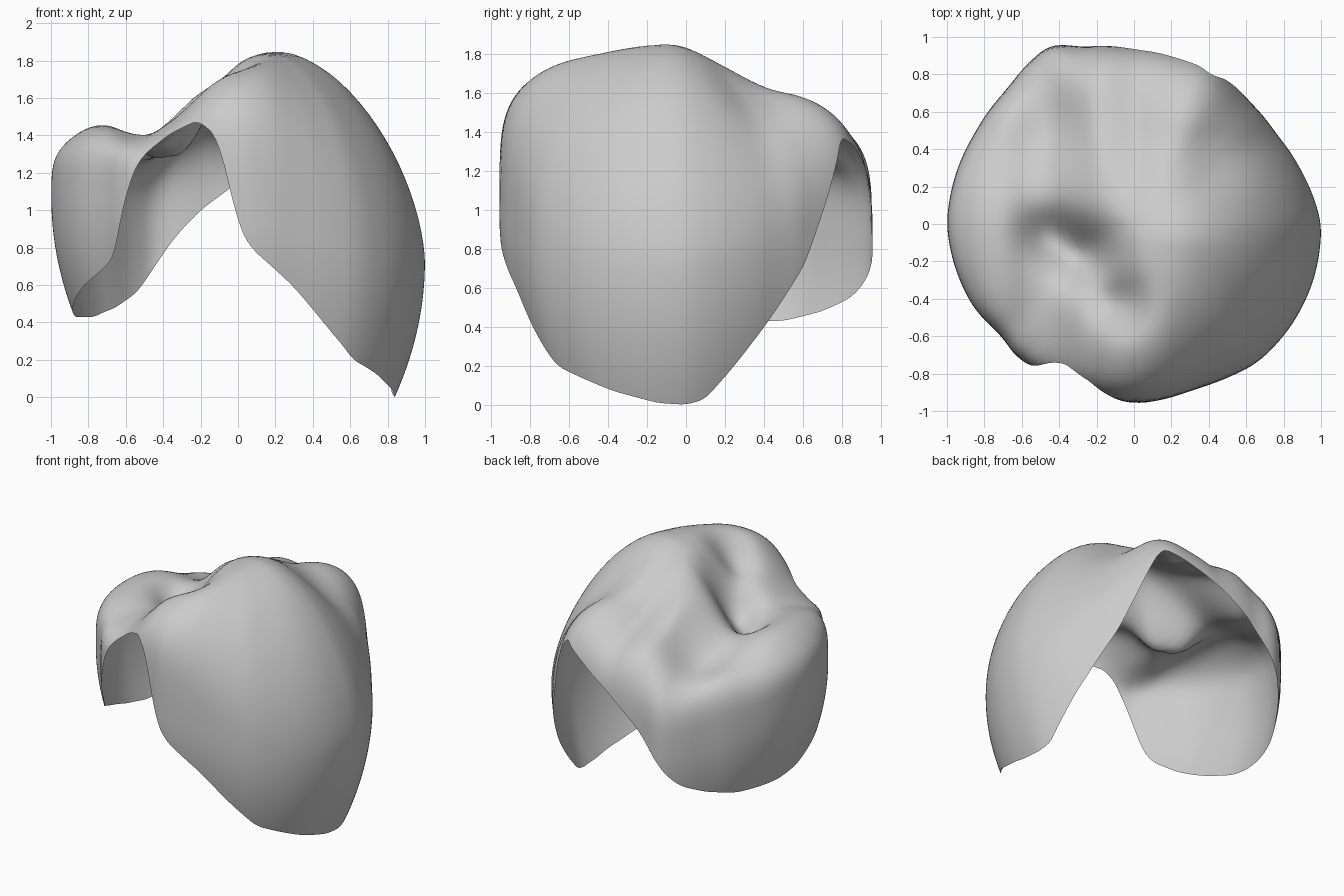
import bpy, bmesh, math

cube = bpy.data.objects.get("Cube")
if cube:
    bpy.data.objects.remove(cube, do_unlink=True)

ANGLES, RINGS = 240, 48

# Profiles around the shell: (angle in degrees, value)
RIM = [(0, 0), (7, .03), (17, .2), (30, .45), (43, .73), (51, 1.0), (57, 1.22),
       (62, 1.38), (74, 1.29), (90, 1.15), (102, 1.0), (109, .87), (114, .73), (118, .63),
       (123, .55), (133, .48), (147, .43), (170, .43), (182, .47), (200, .57), (212, .65),
       (222, .74), (227, .87), (231, 1.1), (236, 1.3), (243, 1.4), (256, 1.48), (263, 1.4),
       (267, 1.15), (270, .92), (274, .8), (289, .59), (302, .37), (313, .2), (335, .07), (350, .01)]
WIDTH = [(0, 1), (17, .94), (32, .9), (48, .9), (57, .93), (63, .96), (75, .94), (90, .94),
         (108, .99), (114, 1.06), (123, 1.03), (133, .99), (150, .98), (180, 1), (193, .985),
         (208, .965), (220, .925), (229, .95), (250, .9), (270, .96), (290, .94),
         (301, .96), (311, .99), (326, 1), (343, 1.005)]
WAIST = [(0, .72), (50, .8), (85, .95), (116, .75), (150, .9), (180, 1.1), (270, 1),
         (295, .85), (315, .7)]
FULLNESS = [(0, 1.25), (30, 1), (50, .6), (64, .42), (78, .53), (90, .5), (180, .5), (225, .4),
            (255, .25), (270, .4), (285, .53), (300, .75), (320, 1)]
# Height of the crown across x
CROWN = [(-1, 1.52), (-.75, 1.56), (-.52, 1.43), (-.42, 1.47), (-.3, 1.58), (-.1, 1.73),
         (0, 1.8), (.25, 1.9), (.5, 1.92), (1, 1.92)]
# Dents and bulges: x, y, radius, height
DENTS = [(-.45, -.05, .14, -.13), (-.27, -.17, .16, -.25), (-.1, -.42, .15, -.16),
         (-.4, .52, .23, -.09), (-.75, .38, .2, -.07), (-.1, .62, .22, -.03),
         (.42, .35, .2, -.05)]


def lerp_table(table, x):
    for (a, va), (b, vb) in zip(table, table[1:]):
        if a <= x <= b:
            return va + (vb - va) * (x - a) / (b - a)
    return table[0][1] if x < table[0][0] else table[-1][1]


def around(table, deg, blur):
    """Blurred value of a closed table at an angle."""
    closed = table + [(360, table[0][1])]
    samples = [lerp_table(closed, (deg + blur * k / 4) % 360) for k in range(-4, 5)]
    return sum(samples) / len(samples)


def smooth(t):
    t = min(max(t, 0), 1)
    return t * t * (3 - 2 * t)


def crown_height(x, y):
    # The ridge swings towards the middle at the front
    across = x + .12 * smooth(-y / .7) * smooth((x + .4) / .4)
    z = sum(lerp_table(CROWN, across + k * .03) for k in range(-3, 4)) / 7
    z -= .2 * smooth((y + .12) / .62) * smooth((x + .25) / .3)
    for dx, dy, radius, height in DENTS:
        z += height * math.exp(-((x - dx) ** 2 + (y - dy) ** 2) / radius ** 2)
    return z


class Meridian:
    """One line from the crown, over the shoulder and down the wall."""

    def __init__(self, deg):
        a = math.radians(deg)
        self.cos, self.sin = math.cos(a), math.sin(a)
        self.width = around(WIDTH, deg, 4)
        self.waist = around(WAIST, deg, 15)
        self.power = around(FULLNESS, deg, 8)
        self.rim = around(RIM, deg, 2.5)
        self.end = self.find_end()

    def point(self, u):
        if u <= 1:
            r = self.width * math.sin(u * math.pi / 2)
            x, y = r * self.cos, r * self.sin
            rise = max(math.cos(u * math.pi / 2), 0) ** self.power
            z = self.waist + (crown_height(x, y) - self.waist) * rise
        else:
            drop = (u - 1) * self.waist
            r = self.width - .31 * drop * drop
            x, y, z = r * self.cos, r * self.sin, self.waist - drop
        return x, y, z

    def find_end(self):
        low = 2.0
        while low > .5 and self.point(low)[2] < self.rim:
            low -= .02
        high = min(low + .02, 2.0)
        for _ in range(12):
            mid = (low + high) / 2
            if self.point(mid)[2] >= self.rim:
                low = mid
            else:
                high = mid
        return low


# Draped shell: rings of vertices joined into quads
bm = bmesh.new()
top = bm.verts.new((0, 0, crown_height(0, 0)))
lines = []
for i in range(ANGLES):
    m = Meridian(360 * i / ANGLES)
    lines.append([bm.verts.new(m.point(m.end * j / RINGS)) for j in range(1, RINGS + 1)])
for i, line in enumerate(lines):
    after = lines[(i + 1) % ANGLES]
    bm.faces.new((top, line[0], after[0]))
    for j in range(RINGS - 1):
        bm.faces.new((line[j], line[j + 1], after[j + 1], after[j]))

mesh = bpy.data.meshes.new("draped_shell")
bm.to_mesh(mesh)
bm.free()
shell = bpy.data.objects.new("draped_shell", mesh)
bpy.context.collection.objects.link(shell)
mesh.shade_smooth()

# Plain grey
grey = bpy.data.materials.new("light_grey")
grey.use_nodes = True
color = (.6, .6, .6, 1)
grey.diffuse_color = color
grey.node_tree.nodes["Principled BSDF"].inputs["Base Color"].default_value = color
mesh.materials.append(grey)
